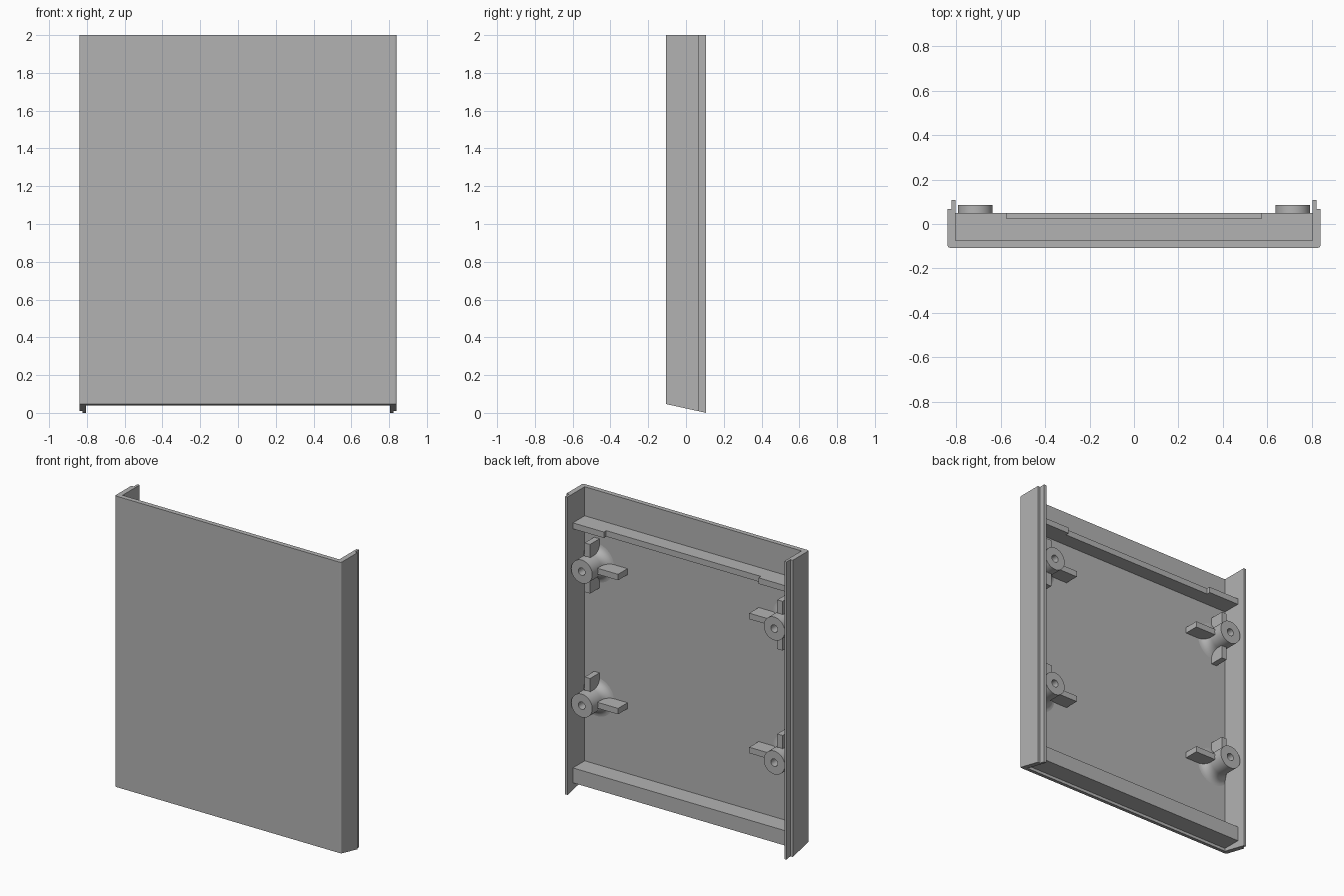
import bpy, bmesh, math
from mathutils import Matrix, Vector

cube = bpy.data.objects.get("Cube")
if cube:
    bpy.data.objects.remove(cube, do_unlink=True)

# Single plain grey plastic
grey = bpy.data.materials.new("plain_grey")
grey.use_nodes = True
colour = (0.45, 0.45, 0.45, 1)
grey.diffuse_color = colour
grey.node_tree.nodes["Principled BSDF"].inputs["Base Color"].default_value = colour

FRONT, INNER, BACK = -0.107, -0.075, 0.107


def finish(bm, name):
    bmesh.ops.recalc_face_normals(bm, faces=bm.faces)
    mesh = bpy.data.meshes.new(name)
    bm.to_mesh(mesh)
    bm.free()
    mesh.materials.append(grey)
    obj = bpy.data.objects.new(name, mesh)
    bpy.context.collection.objects.link(obj)
    return obj


def extrude_outline(name, outline, z0, z1, slope=0):
    """Extrude an xy outline upward; the lower end may slope down to the back."""
    bm = bmesh.new()
    low = [bm.verts.new((x, y, z0 + slope * (BACK - y))) for x, y in outline]
    face = bm.faces.new(low)
    top = bmesh.ops.extrude_face_region(bm, geom=[face])["geom"]
    for v in top:
        if isinstance(v, bmesh.types.BMVert):
            v.co.z = z1
    return finish(bm, name)


def box(name, x0, x1, y0, y1, z0, z1):
    return extrude_outline(name, [(x0, y0), (x1, y0), (x1, y1), (x0, y1)], z0, z1)


def mirrored(half):
    return half + [(-x, y) for x, y in reversed(half)]


# Front panel with side walls and stepped back lips
corner = [(0.828 + 0.012 * math.sin(a), FRONT + 0.012 * (1 - math.cos(a)))
          for a in (i * math.pi / 8 for i in range(5))]
shell_half = corner + [(0.84, 0.067), (0.822, 0.067), (0.822, BACK),
                       (0.805, BACK), (0.805, INNER)]
extrude_outline("panel_shell", mirrored(shell_half), 0, 2, 0.22)

# Upper shelf with shallow recess, and lower ledge
shelf_half = [(0.805, INNER), (0.805, 0.05), (0.575, 0.05), (0.575, 0.025)]
extrude_outline("upper_shelf", mirrored(shelf_half), 1.765, 1.805)
box("lower_ledge", -0.805, 0.805, INNER, 0.05, 0.06, 0.16)


# Screw boss: flared base, blind hole, turned around the y axis
def boss(name, x, z):
    flare = [(0.13 - 0.052 * math.sin(a), INNER + 0.06 * (1 - math.cos(a)))
             for a in (i * math.pi / 12 for i in range(7))]
    profile = flare + [(0.078, 0.085), (0.025, 0.085), (0.025, 0), (0, 0)]
    bm = bmesh.new()
    verts = [bm.verts.new((r, y, 0)) for r, y in profile]
    edges = [bm.edges.new(pair) for pair in zip(verts, verts[1:])]
    bmesh.ops.spin(bm, geom=verts + edges, cent=(0, 0, 0), axis=(0, 1, 0),
                   angle=math.tau, steps=40)
    bmesh.ops.remove_doubles(bm, verts=bm.verts, dist=0.0005)
    # Keep the flare clear of the side wall
    for v in bm.verts:
        v.co.x = max(-0.09, min(0.09, v.co.x)) if v.co.x * x > 0 else v.co.x
    bmesh.ops.transform(bm, matrix=Matrix.Translation(Vector((x, 0, z))), verts=bm.verts)
    obj = finish(bm, name)
    bpy.ops.object.select_all(action='DESELECT')
    obj.select_set(True)
    bpy.context.view_layer.objects.active = obj
    bpy.ops.object.shade_smooth_by_angle(angle=math.radians(35))


# Four bosses with stiffening ribs; the lower pair has no downward rib
for side, s in (("left", 1), ("right", -1)):
    for level, z, down in (("upper", 1.515, 0.165), ("lower", 0.615, 0)):
        tag = f"{level}_{side}"
        x = s * 0.715
        boss(f"{tag}_boss", x, z)
        near, far = sorted((x - s * 0.06, x - s * 0.228))
        box(f"{tag}_inward_rib", near, far, INNER, 0.025, z - 0.02, z + 0.02)
        box(f"{tag}_upward_rib", x - 0.02, x + 0.02, INNER, 0.025, z + 0.06, z + 0.165)
        if down:
            box(f"{tag}_downward_rib", x - 0.02, x + 0.02, INNER, 0.025, z - down, z - 0.06)
